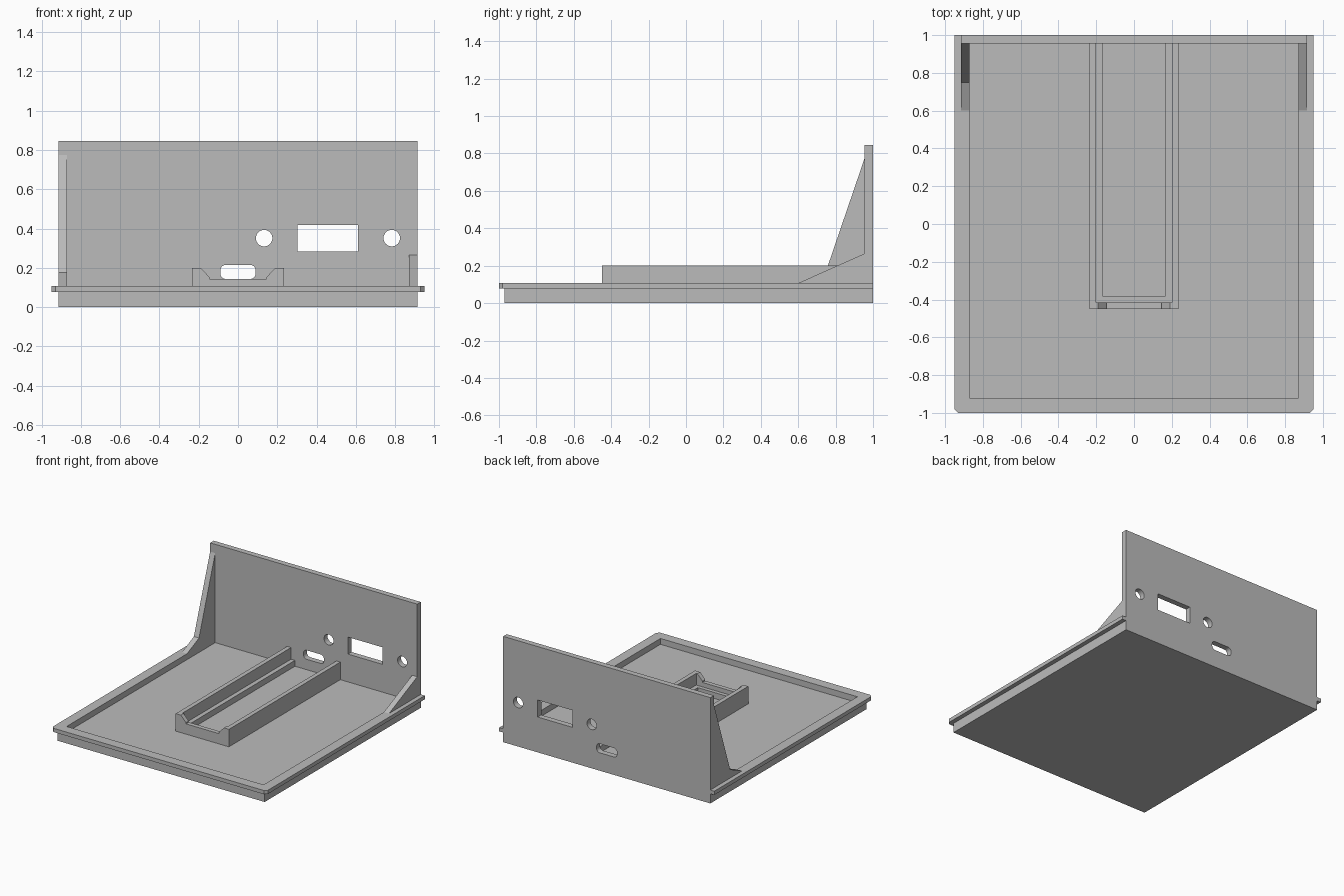
import bpy, bmesh, math
from mathutils import Matrix

if "Cube" in bpy.data.objects:
    bpy.data.objects.remove(bpy.data.objects["Cube"], do_unlink=True)

grey = bpy.data.materials.new("plain_grey")
grey.use_nodes = True
colour = (0.5, 0.5, 0.5, 1)
grey.diffuse_color = colour
for node in grey.node_tree.nodes:
    if node.type == 'BSDF_PRINCIPLED':
        node.inputs["Base Color"].default_value = colour

# Local (u, v, depth) to world, for profiles extruded along each axis
FRAMES = {
    'x': Matrix(((0, 0, 1, 0), (1, 0, 0, 0), (0, 1, 0, 0), (0, 0, 0, 1))),
    'y': Matrix(((1, 0, 0, 0), (0, 0, 1, 0), (0, 1, 0, 0), (0, 0, 0, 1))),
    'z': Matrix.Identity(4),
}


def extrude(name, axis, lo, hi, *loops):
    """Extrude a flat outline, with any further loops as holes."""
    curve = bpy.data.curves.new(name + "_outline", 'CURVE')
    curve.dimensions = '2D'
    curve.fill_mode = 'BOTH'
    curve.extrude = (hi - lo) / 2
    for loop in loops:
        spline = curve.splines.new('POLY')
        spline.points.add(len(loop) - 1)
        for point, (u, v) in zip(spline.points, loop):
            point.co = (u, v, 0, 1)
        spline.use_cyclic_u = True
    helper = bpy.data.objects.new(name + "_outline", curve)
    bpy.context.collection.objects.link(helper)
    bpy.context.view_layer.update()
    graph = bpy.context.evaluated_depsgraph_get()
    mesh = bpy.data.meshes.new_from_object(helper.evaluated_get(graph))
    bpy.data.objects.remove(helper, do_unlink=True)
    bpy.data.curves.remove(curve)

    bm = bmesh.new()
    bm.from_mesh(mesh)
    bmesh.ops.transform(bm, verts=bm.verts,
                        matrix=FRAMES[axis] @ Matrix.Translation((0, 0, (lo + hi) / 2)))
    bmesh.ops.remove_doubles(bm, verts=bm.verts, dist=0.0001)
    bmesh.ops.recalc_face_normals(bm, faces=bm.faces)
    for face in bm.faces:
        face.smooth = False
        face.material_index = 0
    bm.to_mesh(mesh)
    bm.free()
    mesh.name = name
    mesh.materials.clear()
    mesh.materials.append(grey)
    obj = bpy.data.objects.new(name, mesh)
    bpy.context.collection.objects.link(obj)
    return obj


def rect(u0, u1, v0, v1):
    return [(u0, v0), (u1, v0), (u1, v1), (u0, v1)]


def circle(u, v, r, steps=32):
    return [(u + r * math.cos(math.tau * i / steps), v + r * math.sin(math.tau * i / steps))
            for i in range(steps)]


def rounded(u0, u1, v0, v1, r, steps=5):
    points = []
    corners = [(u1 - r, v1 - r), (u0 + r, v1 - r), (u0 + r, v0 + r), (u1 - r, v0 + r)]
    for k, (u, v) in enumerate(corners):
        for i in range(steps + 1):
            a = math.pi / 2 * (k + i / steps)
            points.append((u + r * math.cos(a), v + r * math.sin(a)))
    return points


def mirrored(half):
    """Close a half outline with its mirror image across the centre line."""
    return half + [(-u, v) for u, v in reversed(half)]


# Main dimensions
W, IN, BACK = 0.915, 0.87, 0.955
FLOOR, LIP, RIM = 0.06, 0.077, 0.107

# Tray: floor, lower rim and overhanging flange with clipped front corners
extrude("tray_floor", 'z', 0, FLOOR, rect(-W, W, -0.97, BACK))
extrude("lower_rim", 'z', FLOOR, LIP,
        mirrored([(IN, -0.92), (IN, BACK), (W, BACK), (W, -0.97)]))
extrude("flange", 'z', LIP, RIM,
        mirrored([(IN, -0.92), (IN, BACK), (W, BACK), (W, 1), (0.95, 1),
                  (0.95, -0.98), (0.93, -1)]))

# Back panel with its connector openings
panel = extrude("back_panel", 'y', BACK, 1, rect(-W, W, 0, 0.845),
                circle(0.133, 0.351, 0.042), circle(0.783, 0.351, 0.042),
                rect(0.303, 0.61, 0.282, 0.418),
                rounded(-0.09, 0.09, 0.143, 0.215, 0.028))
bpy.ops.object.select_all(action='DESELECT')
panel.select_set(True)
bpy.context.view_layer.objects.active = panel
bpy.ops.object.shade_smooth_by_angle(angle=math.radians(30))

# Side braces: tall on one side, low on the other
extrude("tall_brace", 'x', -W, -IN,
        [(0.6, RIM), (BACK, RIM), (BACK, 0.775), (0.75, 0.175)])
extrude("low_brace", 'x', IN, W, [(0.6, RIM), (BACK, RIM), (BACK, 0.265)])

# Board holder: two rails, notched front stop and inner ledge
for side, name in ((-1, "right_rail"), (1, "left_rail")):
    u0, u1 = sorted((side * 0.2, side * 0.235))
    extrude(name, 'z', FLOOR, 0.2, rect(u0, u1, -0.415, BACK))
extrude("front_stop", 'y', -0.45, -0.415,
        mirrored([(0.235, FLOOR), (0.235, 0.2), (0.19, 0.2), (0.145, 0.152), (0.145, 0.142)]))
extrude("inner_ledge", 'z', FLOOR, RIM,
        mirrored([(0.165, -0.385), (0.165, BACK), (0.2, BACK), (0.2, -0.415)]))
